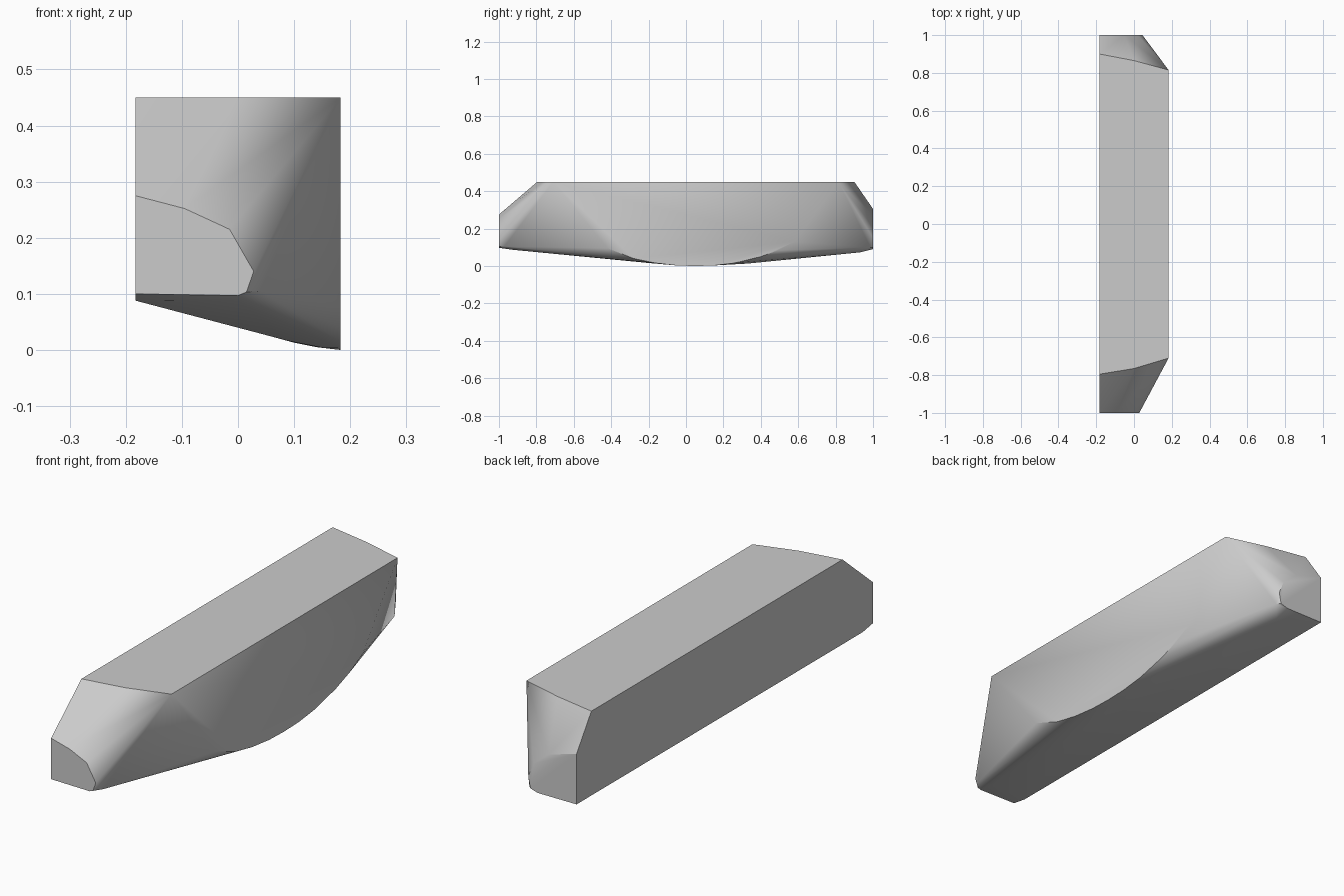
import bpy
import bmesh
import math

cube = bpy.data.objects.get("Cube")
if cube:
    bpy.data.objects.remove(cube, do_unlink=True)

SIDE = 0.183   # half width of the block
TOP = 0.45     # height of the flat top

# End caps as (x, z) outlines
front_cap = [(-SIDE, 0.1), (-SIDE, 0.275), (-0.095, 0.252), (-0.015, 0.215),
             (0.028, 0.14), (0.015, 0.103), (0, 0.097)]
back_cap = [(-SIDE, 0.09), (-SIDE, 0.305), (-0.05, 0.268), (0.02, 0.21),
            (0.045, 0.15), (0.035, 0.1), (0, 0.09)]

# Slanted ends of the flat top as (x, y)
top_outline = [(-SIDE, -0.795), (0, -0.765), (SIDE, -0.71),
               (SIDE, 0.815), (0, 0.865), (-SIDE, 0.9)]

# Curved lower edge of the left side as (y, z)
belly_curve = [(-0.42, 0.095), (-0.28, 0.04), (-0.165, 0.016), (-0.05, 0.003),
               (0.05, 0), (0.15, 0.003), (0.26, 0.016), (0.4, 0.05),
               (0.49, 0.083), (0.58, 0.13)]

# Rounded underside and corner points as (x, y, z)
underside = [(-SIDE, -0.93, 0.088), (0, -0.93, 0.087), (0.04, -0.97, 0.105),
             (0.09, -0.2, 0.016), (0.15, -0.06, 0.004), (0.14, 0.18, 0.005),
             (0.1, 0.33, 0.013), (0, 0.93, 0.073), (0.05, 0.985, 0.1)]


def build_hull(name, points, material):
    """Wrap the points in a convex skin and merge its flat regions."""
    bm = bmesh.new()
    for point in points:
        bm.verts.new(point)
    result = bmesh.ops.convex_hull(bm, input=bm.verts)
    unused = {v for v in result["geom_interior"] + result["geom_unused"]
              if isinstance(v, bmesh.types.BMVert)}
    bmesh.ops.delete(bm, geom=list(unused), context="VERTS")
    bmesh.ops.dissolve_limit(bm, angle_limit=math.radians(0.5),
                             verts=bm.verts, edges=bm.edges)
    bmesh.ops.recalc_face_normals(bm, faces=bm.faces)
    mesh = bpy.data.meshes.new(name)
    bm.to_mesh(mesh)
    bm.free()
    mesh.materials.append(material)
    obj = bpy.data.objects.new(name, mesh)
    bpy.context.collection.objects.link(obj)
    return obj


# Plain grey finish
grey = bpy.data.materials.new("light_grey")
grey.use_nodes = True
colour = (0.6, 0.6, 0.6, 1)
grey.diffuse_color = colour
grey.node_tree.nodes["Principled BSDF"].inputs["Base Color"].default_value = colour

# Chamfered block with a bowed underside
points = [(x, -1, z) for x, z in front_cap]
points += [(x, 1, z) for x, z in back_cap]
points += [(x, y, TOP) for x, y in top_outline]
points += [(SIDE, y, z) for y, z in belly_curve]
points += underside
block = build_hull("chamfered_block", points, grey)

# Smooth the rounded areas and keep the main edges sharp
bpy.ops.object.select_all(action="DESELECT")
block.select_set(True)
bpy.context.view_layer.objects.active = block
bpy.ops.object.shade_smooth_by_angle(angle=math.radians(35))
